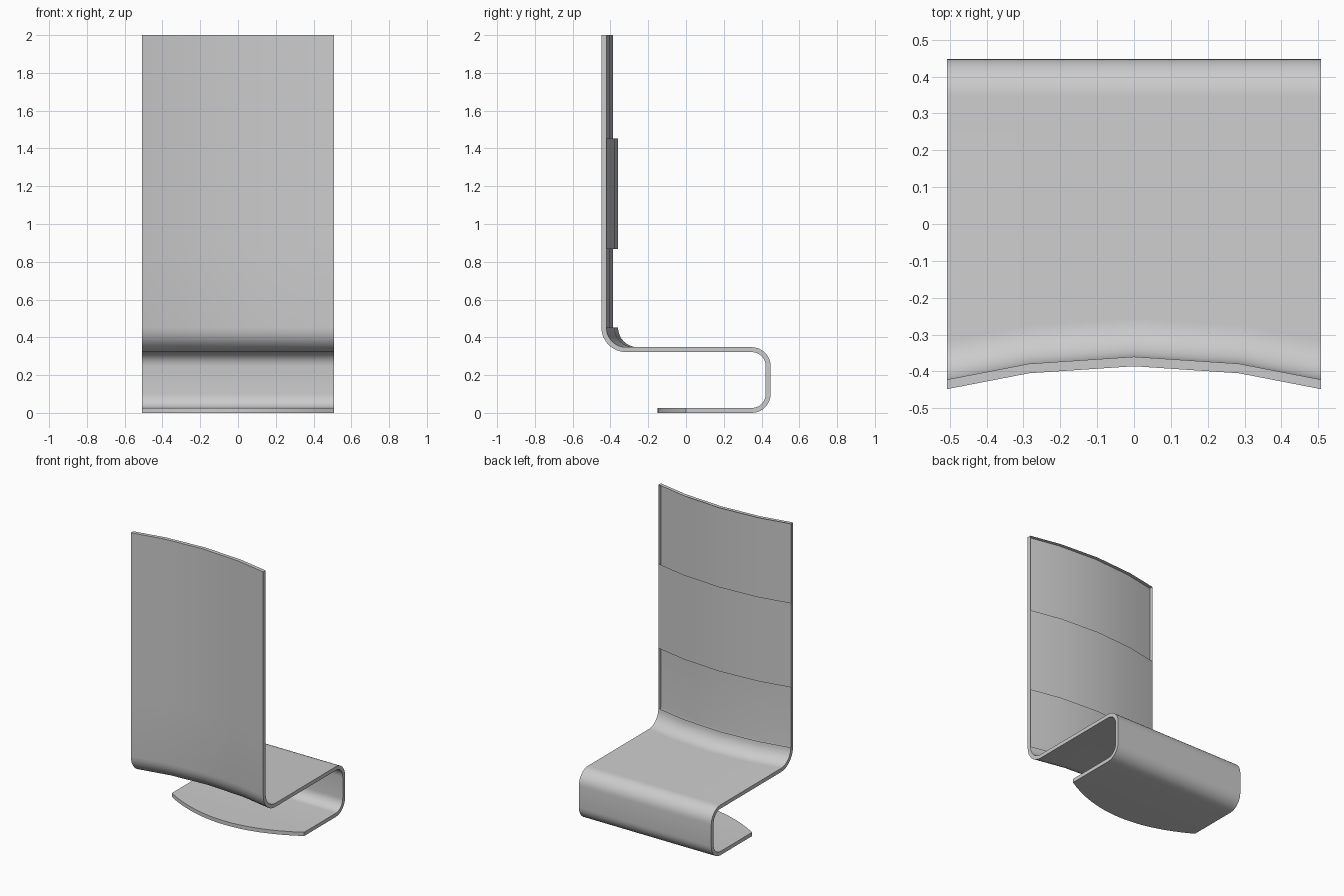
import bpy, bmesh
from math import cos, sin, radians

if "Cube" in bpy.data.objects:
    bpy.data.objects.remove(bpy.data.objects["Cube"])

HW, T = 0.507, 0.026                 # half width, sheet thickness
XS = [-HW, -0.285, 0, 0.285, HW]     # width divisions
BOW = [0, 0.043, 0.062, 0.043, 0]    # plan curve of the backrest


def finish(bm, name):
    bmesh.ops.recalc_face_normals(bm, faces=bm.faces)
    me = bpy.data.meshes.new(name)
    bm.to_mesh(me)
    bm.free()
    ob = bpy.data.objects.new(name, me)
    bpy.context.collection.objects.link(ob)
    bpy.ops.object.select_all(action='DESELECT')
    ob.select_set(True)
    bpy.context.view_layer.objects.active = ob
    bpy.ops.object.shade_smooth_by_angle(angle=radians(30))


def bend(cy, cz, ra, rb, a0, a1, bow, n=8):
    out = []
    for i in range(n + 1):
        a = radians(a0 + (a1 - a0) * i / n)
        out.append((cy + ra * cos(a), cz + ra * sin(a),
                    cy + rb * cos(a), cz + rb * sin(a), bow))
    return out


# side profile: (y, z) of the sitting side, (y, z) of the other side, bow weight
Y0 = -0.448
rows = [(Y0 + T, z, Y0, z, 1) for z in (2, 1.453, 0.868)]
rows += bend(Y0 + 0.13, 0.452, 0.13 - T, 0.13, 180, 270, 1)
rows += bend(0.348, 0.248, 0.1, 0.1 - T, 90, 0, 0)
rows += bend(0.348, 0.1, 0.1, 0.1 - T, 0, -90, 0)
rows += [(0, 0, 0, T, 0)]

# bent sheet: backrest, seat and return, with two open bands behind the backrest
bm = bmesh.new()
A = [[bm.verts.new((x, r[0] + b * r[4], r[1])) for x, b in zip(XS, BOW)] for r in rows]
B = [[bm.verts.new((x, r[2] + b * r[4], r[3])) for x, b in zip(XS, BOW)] for r in rows]
for i in range(len(rows) - 1):
    for j in range(4):
        if i not in (0, 2):
            bm.faces.new((A[i][j], A[i][j + 1], A[i + 1][j + 1], A[i + 1][j]))
        bm.faces.new((B[i][j], B[i + 1][j], B[i + 1][j + 1], B[i][j + 1]))
    for j in (0, 4):
        bm.faces.new((A[i][j], A[i + 1][j], B[i + 1][j], B[i][j]))
for j in range(4):
    bm.faces.new((A[0][j], B[0][j], B[0][j + 1], A[0][j + 1]))
finish(bm, "bent_sheet_seat")

# rounded front of the base, continuing the sheet
bm = bmesh.new()
N = 16
pts = [(HW * (2 * i / N - 1), -0.15 * (1 - (2 * i / N - 1) ** 2)) for i in range(N + 1)]
lo = [bm.verts.new((x, y, 0)) for x, y in pts]
hi = [bm.verts.new((x, y, T)) for x, y in pts]
bm.faces.new(lo[::-1])
bm.faces.new(hi)
for i in range(N):
    bm.faces.new((lo[i], lo[i + 1], hi[i + 1], hi[i]))
finish(bm, "base_front")
